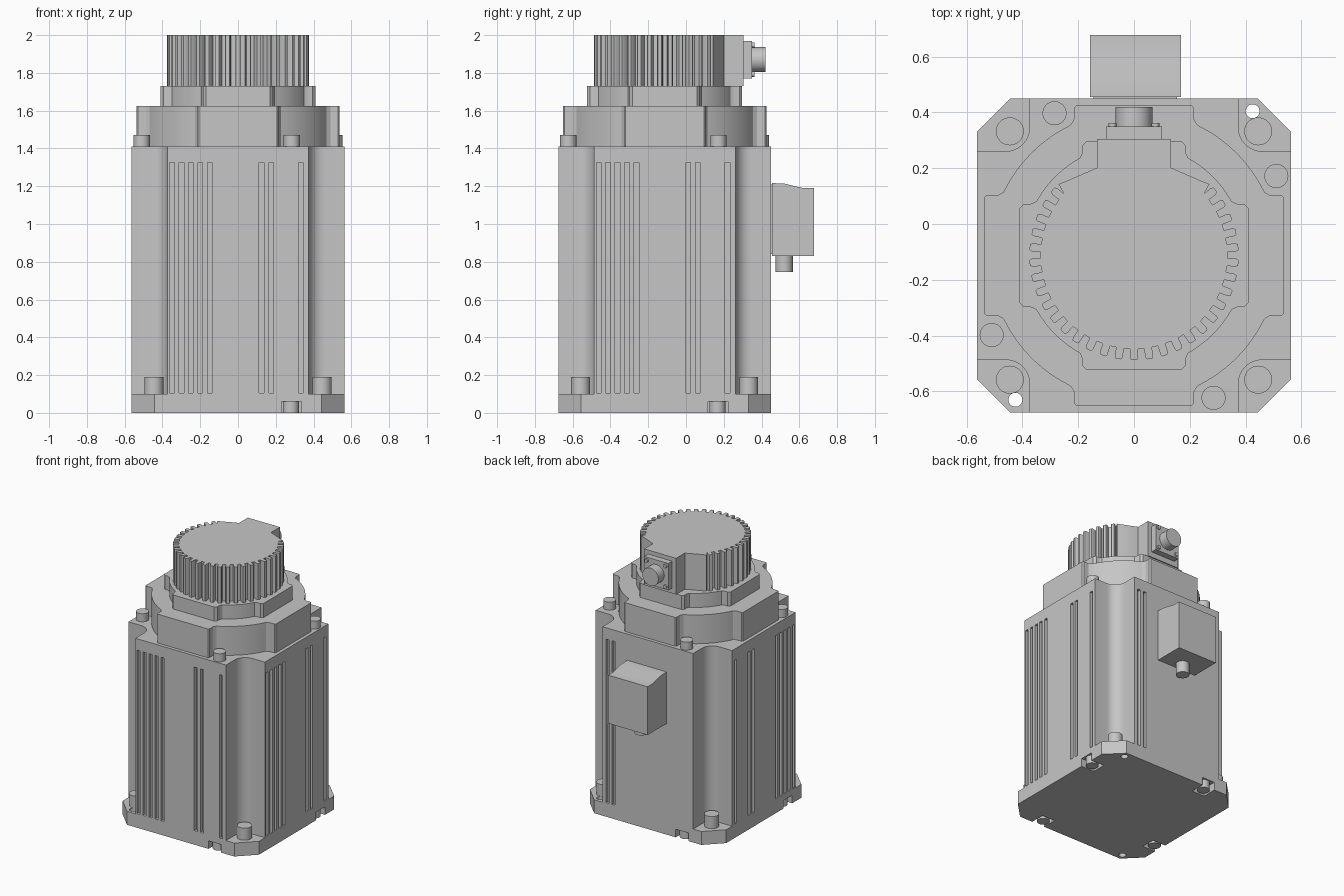
import bpy, bmesh
from math import sin, cos, pi, radians, degrees, sqrt, asin
from mathutils import Matrix, Vector

if "Cube" in bpy.data.objects:
    bpy.data.objects.remove(bpy.data.objects["Cube"])

CY = -0.113      # centre line of the motor
HALF = 0.563     # half width of the housing

GREY = (0.565, 0.565, 0.565, 1)
grey = bpy.data.materials.new("light_machined_grey")
grey.use_nodes = True
grey.diffuse_color = GREY
grey.node_tree.nodes["Principled BSDF"].inputs["Base Color"].default_value = GREY


def add_prism(bm, pts, z0, z1, mat=Matrix()):
    low = [bm.verts.new(mat @ Vector((x, y, z0))) for x, y in pts]
    top = [bm.verts.new(mat @ Vector((x, y, z1))) for x, y in pts]
    bm.faces.new(low[::-1])
    bm.faces.new(top)
    for i in range(len(pts)):
        j = (i + 1) % len(pts)
        bm.faces.new((low[i], low[j], top[j], top[i]))


def finish(name, bm, cutter=None):
    bmesh.ops.recalc_face_normals(bm, faces=bm.faces)
    me = bpy.data.meshes.new(name)
    bm.to_mesh(me)
    bm.free()
    me.materials.append(grey)
    ob = bpy.data.objects.new(name, me)
    bpy.context.collection.objects.link(ob)
    if cutter:
        mod = ob.modifiers.new("cut", 'BOOLEAN')
        mod.operation, mod.solver, mod.object = 'DIFFERENCE', 'EXACT', cutter
        bpy.context.view_layer.update()
        cut = bpy.data.meshes.new_from_object(ob.evaluated_get(bpy.context.evaluated_depsgraph_get()))
        ob.modifiers.clear()
        ob.data = cut
        bpy.data.objects.remove(cutter)
    bpy.ops.object.select_all(action='DESELECT')
    ob.select_set(True)
    bpy.context.view_layer.objects.active = ob
    bpy.ops.object.shade_smooth_by_angle(angle=radians(30))
    return ob


def prism(name, pts, z0, z1, mat=Matrix(), cutter=None):
    bm = bmesh.new()
    add_prism(bm, pts, z0, z1, mat)
    finish(name, bm, cutter)


def arc(r, a0, a1, n, cx=0, cy=0):
    angles = [radians(a0 + (a1 - a0) * i / n) for i in range(n + 1)]
    return [(cx + r * cos(a), cy + r * sin(a)) for a in angles]


def circle(r, x=0, y=0, n=32):
    return arc(r, 0, 360, n, x, y)[:-1]


def rect(x0, x1, y0, y1):
    return [(x0, y0), (x1, y0), (x1, y1), (x0, y1)]


def four_way(quarter):
    pts = []
    for c, s in ((1, 0), (0, 1), (-1, 0), (0, -1)):
        pts += [(c * x - s * y, s * x + c * y) for x, y in quarter]
    return pts


def lobed(a, b, r, soft):
    # Disc of radius r with four flat, soft-cornered lugs reaching out to a
    e = sqrt(r * r - b * b)
    ang = degrees(asin(b / r)) + 1.5
    lug = [(a, b - soft), (a - soft, b), (e + 0.015, b)]
    return four_way(lug + arc(r, ang, 90 - ang, 12) + [(y, x) for x, y in lug[::-1]])


axis = Matrix.Translation((0, CY, 0))
quarter_turns = [axis @ Matrix.Rotation(k * pi / 2, 4, 'Z') for k in range(4)]

# Base flange with chamfered corners, bolt notches and two drain holes
bm = bmesh.new()
for m in quarter_turns:
    add_prism(bm, rect(0.23, 0.335, -0.6, -0.455), -0.05, 0.06, m)
for s in (1, -1):
    add_prism(bm, circle(0.025, s * 0.425, s * 0.517), -0.05, 0.2, axis)
cutter = finish("base_cutter", bm)
c = HALF - 0.12
prism("base_flange", four_way([(HALF, c), (c, HALF)]), 0, 0.10, axis, cutter)

# Main housing with rounded corner channels and vertical cooling grooves
grooves = [-0.362 + 0.05 * i for i in range(5)] + [0.112, 0.163, 0.32]
bm = bmesh.new()
for turn, flip, starts in ((0, 1, grooves), (1, 1, grooves), (3, -1, grooves), (2, -1, [0.27, 0.32])):
    for g in starts:
        x0, x1 = sorted((flip * g, flip * (g + 0.025)))
        add_prism(bm, rect(x0, x1, -0.6, -HALF + 0.025), 0.105, 1.325, quarter_turns[turn])
cutter = finish("groove_cutter", bm)
p, f = 0.374, 0.085
corner = [(HALF, p)] + arc(f, 270, 180, 8, p + f, p + f) + [(p, HALF)]
prism("housing", four_way(corner), 0.10, 1.41, axis, cutter)

# Stacked end bells
prism("lower_end_bell", lobed(0.538, 0.215, 0.52, 0.008), 1.41, 1.625, axis)
prism("upper_end_bell", lobed(0.41, 0.185, 0.40, 0.015), 1.625, 1.73, axis)

# Bolts: corner mounting bolts, top bolts and bottom bolts
for i, m in enumerate(quarter_turns):
    prism(f"mounting_bolt_{i}", circle(0.05, 0.445, 0.445), 0.10, 0.19, m)
    prism(f"top_bolt_{i}", circle(0.043, 0.285, -0.51), 1.41, 1.47, m)
    prism(f"bottom_bolt_{i}", circle(0.043, 0.28, -0.512), 0, 0.06, m)

# Ribbed encoder cap: teeth around the front, straight shoulders at the back
r_in, r_out, count, pitch = 0.335, 0.375, 31, 8.6
cap = []
for i in range(count):
    a = 270 + (i - count / 2) * pitch
    for r, k in ((r_in, 0.22), (r_out - 0.008, 0.24), (r_out, 0.32),
                 (r_out, 0.68), (r_out - 0.008, 0.76), (r_in, 0.78)):
        t = radians(a + k * pitch)
        cap.append((r * cos(t), r * sin(t)))
shoulder = [(0.27, 0.256), (0.235, 0.27), (0.132, 0.315)]
cap += shoulder + [(-x, y) for x, y in shoulder[::-1]]
prism("encoder_cap", cap, 1.73, 2.0, axis)
prism("connector_block", rect(-0.132, 0.132, 0.0, 0.305), 1.73, 2.0)

# Round encoder connector facing the back
back = Matrix.Translation((0, 0, 1.87)) @ Matrix.Rotation(-pi / 2, 4, 'X')
prism("connector_plate", rect(-0.10, 0.10, -0.10, 0.10), 0.30, 0.35, back)
prism("connector_plug", circle(0.066), 0.34, 0.42, back)
for i, (x, z) in enumerate(four_way([(0.077, 0.077)])):
    prism(f"connector_screw_{i}", circle(0.014, x, z, 16), 0.34, 0.362, back)

# Power terminal box on the back, profile swept across x
side = Matrix(((0, 0, 1, 0), (1, 0, 0, 0), (0, 1, 0, 0), (0, 0, 0, 1)))
prism("terminal_box", [(0.455, 0.83), (0.677, 0.83), (0.677, 1.19), (0.61, 1.192),
                       (0.525, 1.213), (0.455, 1.217)], -0.157, 0.168, side)
prism("terminal_gasket", rect(-0.145, 0.155, 0.44, 0.46), 0.84, 1.21)
prism("cable_gland", circle(0.046, 0.005, 0.52), 0.745, 0.84)
